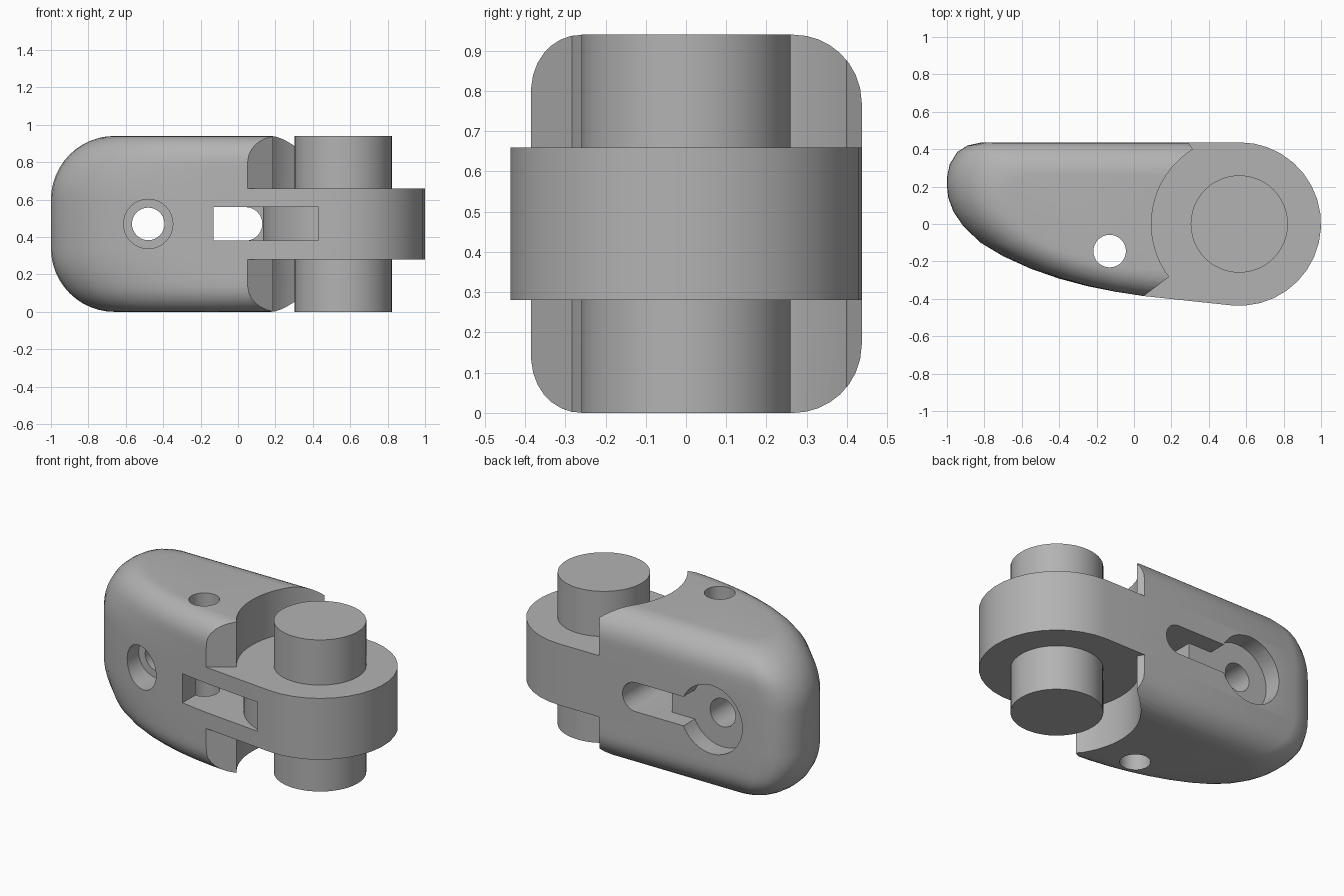
import bpy, bmesh, math
from mathutils import Matrix

cube = bpy.data.objects.get("Cube")
if cube:
    bpy.data.objects.remove(cube, do_unlink=True)

H = 0.94                 # total height
MID = H / 2
CX = 0.563               # hinge axis
RING = 0.437             # hinge eye radius
SLOT = 0.09              # half height of the strap slot

grey = bpy.data.materials.new("plain grey")
grey.use_nodes = True
COLOUR = (0.45, 0.45, 0.45, 1)
grey.diffuse_color = COLOUR
grey.node_tree.nodes["Principled BSDF"].inputs["Base Color"].default_value = COLOUR


def loft(name, rings):
    """Skin a stack of equal-length closed rings and cap both ends."""
    bm = bmesh.new()
    rows = [[bm.verts.new(p) for p in ring] for ring in rings]
    n = len(rows[0])
    for a, b in zip(rows, rows[1:]):
        for i in range(n):
            j = (i + 1) % n
            bm.faces.new((a[i], a[j], b[j], b[i]))
    bm.faces.new(rows[0])
    bm.faces.new(rows[-1])
    bmesh.ops.recalc_face_normals(bm, faces=bm.faces)
    mesh = bpy.data.meshes.new(name)
    bm.to_mesh(mesh)
    bm.free()
    mesh.materials.append(grey)
    obj = bpy.data.objects.new(name, mesh)
    bpy.context.collection.objects.link(obj)
    return obj


def prism_z(name, pts, z0, z1):
    return loft(name, [[(x, y, z) for x, y in pts] for z in (z0, z1)])


def prism_y(name, pts, y0, y1):
    return loft(name, [[(x, y, z) for x, z in pts] for y in (y0, y1)])


def arc(cx, cy, r, a0, a1, n):
    return [(cx + r * math.cos(math.radians(a0 + (a1 - a0) * i / n)),
             cy + r * math.sin(math.radians(a0 + (a1 - a0) * i / n)))
            for i in range(n + 1)]


def circle(cx, cy, r, n=32):
    return arc(cx, cy, r, 0, 360, n)[:-1]


def cut(obj, cutter):
    cutter.hide_render = True
    mod = obj.modifiers.new("cut", "BOOLEAN")
    mod.operation = "DIFFERENCE"
    mod.solver = "EXACT"
    mod.object = cutter
    dg = bpy.context.evaluated_depsgraph_get()
    mesh = bpy.data.meshes.new_from_object(obj.evaluated_get(dg))
    obj.modifiers.clear()
    obj.data = mesh
    bpy.data.objects.remove(cutter, do_unlink=True)


def inset(r, z):
    """Inward offset of a fillet of radius r at height z."""
    d = max(0, r - min(z, H - z))
    return r - math.sqrt(max(0, r * r - d * d))


# Plan outline: curved front, rounded end, straight back, hinge eye
outline = [(0.05, -0.385), (-0.1, -0.362), (-0.25, -0.332), (-0.4, -0.292),
           (-0.55, -0.24), (-0.7, -0.172), (-0.82, -0.1), (-0.91, -0.015),
           (-0.965, 0.065), (-0.993, 0.14), (-1, 0.2), (-1, 0.25),
           (-0.985, 0.32), (-0.945, 0.385), (-0.89, 0.42), (-0.81, RING),
           (0.05, RING)] + arc(CX, 0, RING, 90, -96, 18)

# Body: outline lofted upward with filleted edges
levels = [0.34 * (1 - math.cos(math.radians(7.5 * k))) for k in range(13)]
levels += [H - z for z in reversed(levels)]
rings = []
for z in levels:
    end = inset(0.34, z)
    low, high = -0.39 + inset(0.14, z), RING - inset(0.17, z)
    ring = []
    for x, y in outline:
        x2 = x if x > 0 else x * (1 - end)
        y2 = low + (y + 0.39) / (RING + 0.39) * (high - low)
        ring.append((x2, y2, z))
    rings.append(ring)
body = loft("hinge_body", rings)

# Clearance around the hinge pin, above and below the eye
clear = arc(CX, 0, 0.47, 122, 217, 20)
clear += [(CX + 1.2 * math.cos(math.radians(a)), 1.2 * math.sin(math.radians(a)))
          for a in (217, 270, 330, 30, 75, 122)]
for z0, z1 in ((-0.1, 0.28), (0.66, H + 0.1)):
    cut(body, prism_z("clearance", clear, z0, z1))

# Through slot with one rounded end
stadium = [(-0.13, MID + SLOT), (-0.13, MID - SLOT)] + arc(0.04, MID, SLOT, -90, 90, 12)
cut(body, prism_y("slot", stadium, -1, 1))

# Strap groove wrapping around the front of the eye
groove = arc(CX, 0, 0.43, 180, 252, 14) + [(0.43, -0.6), (-0.125, -0.6), (-0.125, 0)]
cut(body, prism_z("groove", groove, MID - SLOT, MID + SLOT))

# Keyhole recess on the back
FLOOR = 0.325
channel = [(-0.48, MID - SLOT), (-0.1, MID - SLOT), (-0.1, MID + SLOT), (-0.48, MID + SLOT)]
cut(body, prism_y("channel", channel, FLOOR, 1))
cut(body, prism_y("counterbore_back", circle(-0.48, MID, 0.212), FLOOR, 1))

# Stepped screw hole and vertical cross hole
cut(body, prism_y("screw_hole", circle(-0.48, MID, 0.087), -1, 1))
cut(body, prism_y("counterbore_front", circle(-0.48, MID, 0.132), -1, -0.1))
cut(body, prism_z("cross_hole", circle(-0.13, -0.145, 0.087), -0.1, H + 0.1))

# Hinge pin
pin = prism_z("hinge_pin", circle(CX, 0, 0.26, 48), 0, H)

# Smooth shading with sharp edges kept
bpy.ops.object.select_all(action="DESELECT")
for obj in (body, pin):
    obj.select_set(True)
bpy.context.view_layer.objects.active = body
bpy.ops.object.shade_smooth_by_angle(angle=math.radians(30))
